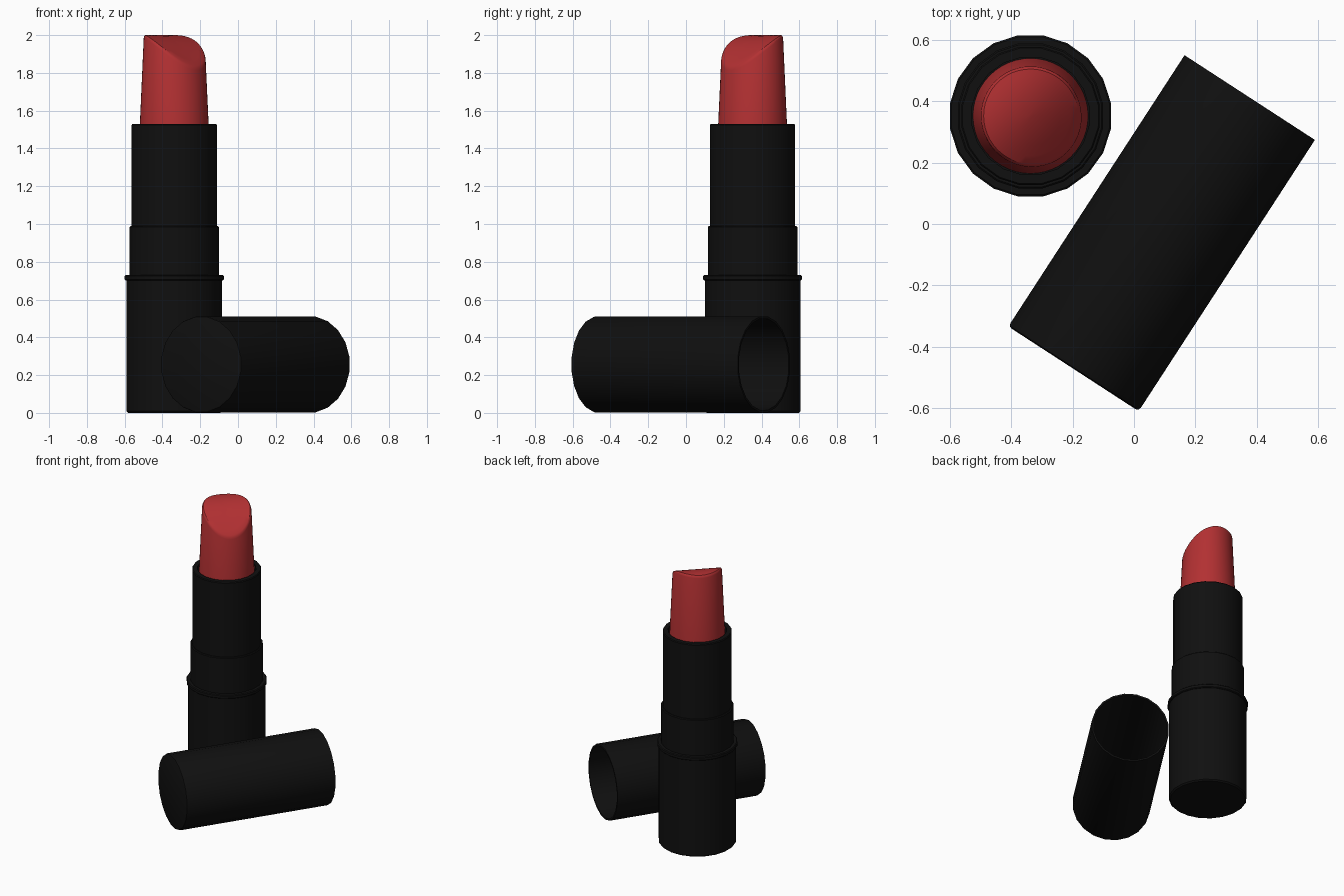
import bpy, bmesh, math
from mathutils import Matrix

if "Cube" in bpy.data.objects:
    bpy.data.objects.remove(bpy.data.objects["Cube"])

SIDES = 20
FLAT = math.cos(math.pi / SIDES)      # apothem / corner radius
CX, CY = -0.3375, 0.3525              # axis of the standing body


def material(name, rgb):
    m = bpy.data.materials.new(name)
    m.diffuse_color = (*rgb, 1)
    m.use_nodes = True
    m.node_tree.nodes["Principled BSDF"].inputs["Base Color"].default_value = m.diffuse_color
    return m


BLACK = material("black plastic", (0.005, 0.005, 0.005))
RED = material("red wax", (0.45, 0.03, 0.032))


def finish(name, bm, mat, matrix):
    bmesh.ops.recalc_face_normals(bm, faces=bm.faces)
    me = bpy.data.meshes.new(name)
    bm.to_mesh(me)
    bm.free()
    me.materials.append(mat)
    ob = bpy.data.objects.new(name, me)
    bpy.context.collection.objects.link(ob)
    ob.matrix_world = matrix
    bpy.ops.object.select_all(action='DESELECT')
    ob.select_set(True)
    bpy.context.view_layer.objects.active = ob
    bpy.ops.object.shade_smooth_by_angle(angle=math.radians(30))
    return ob


def skin(bm, rings):
    """Join consecutive rings with quads and close both ends."""
    for a, b in zip(rings, rings[1:]):
        n = len(a)
        for i in range(n):
            j = (i + 1) % n
            bm.faces.new((a[i], a[j], b[j], b[i]))
    bm.faces.new(rings[0][::-1])
    bm.faces.new(rings[-1])


def lathe(name, profile, mat, matrix):
    """Turn (radius, height) points around z; radii measured to the flats."""
    bm = bmesh.new()
    rings = []
    for r, z in profile:
        rings.append([bm.verts.new((r / FLAT * math.cos(a), r / FLAT * math.sin(a), z))
                      for a in (2 * math.pi * (i + 0.5) / SIDES for i in range(SIDES))])
    skin(bm, rings)
    return finish(name, bm, mat, matrix)


body = Matrix.Translation((CX, CY, 0))

# Standing body: base, collar, sleeve and hollow tube
lathe("base", [(0.244, 0), (0.253, 0.009), (0.253, 0.705)], BLACK, body)
lathe("collar", [(0.257, 0.702), (0.2625, 0.707), (0.2625, 0.724), (0.257, 0.729)], BLACK, body)
lathe("sleeve", [(0.237, 0.72), (0.237, 0.984), (0.232, 0.989)], BLACK, body)
lathe("tube", [(0.2255, 0.98), (0.2255, 1.524), (0.221, 1.53),
               (0.191, 1.53), (0.191, 1.44)], BLACK, body)


# Lipstick bullet: tapered sides, slanted domed cut facing the front right
def cut_height(t):
    u = (1 - t) / 2
    return 1.83 + 0.4 * u - 0.235 * u * u


bm = bmesh.new()
N, RIM = 48, 0.163
angles = [2 * math.pi * i / N for i in range(N)]
rings = [[bm.verts.new((r * math.cos(a), r * math.sin(a), z)) for a in angles]
         for r, z in ((0.188, 1.43), (0.182, 1.53))]
for f, drop in ((1.0, 0.016), (0.985, 0.006), (0.95, 0.0), (0.8, 0), (0.6, 0),
                (0.4, 0), (0.2, 0), (0.03, 0)):
    ring = []
    for a in angles:
        t = f * math.cos(a + math.pi / 4)
        z = cut_height(t) - drop
        r = RIM * f + (0.04 * (1.95 - z) if f > 0.9 else 0)
        ring.append(bm.verts.new((r * math.cos(a), r * math.sin(a), z)))
    rings.append(ring)
skin(bm, rings)
finish("lipstick_bullet", bm, RED, body)

# Cap lying on its side, open at the back right end
R, L = 0.2535, 1.055
yaw = math.atan2(0.885, 0.575)
lying = (Matrix.Translation((0.09, -0.03, R + 0.003)) @ Matrix.Rotation(yaw, 4, 'Z')
         @ Matrix.Rotation(math.pi / 2, 4, 'Y'))
lathe("cap", [(R - 0.012, -L / 2), (R - 0.003, -L / 2 + 0.004), (R, -L / 2 + 0.014),
              (R, L / 2), (R - 0.012, L / 2), (R - 0.012, -L / 2 + 0.02)], BLACK, lying)
